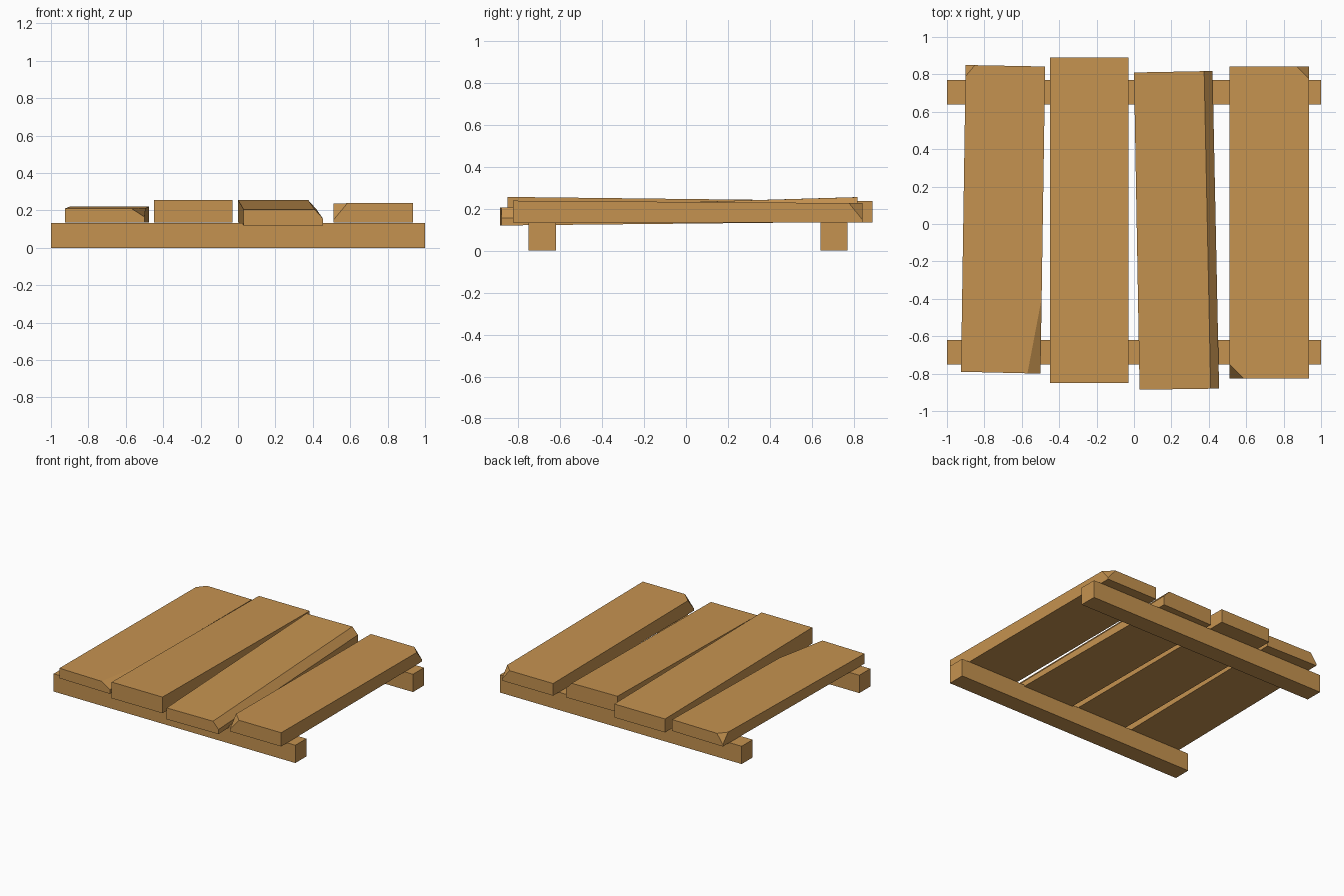
import bpy, bmesh
from mathutils import Vector

cube = bpy.data.objects.get("Cube")
if cube:
    bpy.data.objects.remove(cube, do_unlink=True)

# Single warm wood colour
WOOD = (0.56, 0.29, 0.08, 1.0)
wood = bpy.data.materials.new("warm_wood")
wood.use_nodes = True
wood.diffuse_color = WOOD
bsdf = wood.node_tree.nodes["Principled BSDF"]
bsdf.inputs["Base Color"].default_value = WOOD
bsdf.inputs["Roughness"].default_value = 0.8


def board(name, front, back, cuts=()):
    """Board between two end sections (left x, right x, left y, right y, bottom, top),
    trimmed by planes given as three points each."""
    bm = bmesh.new()
    for xl, xr, yl, yr, low, high in (front, back):
        for p in ((xl, yl, low), (xr, yr, low), (xr, yr, high), (xl, yl, high)):
            bm.verts.new(p)
    v = list(bm.verts)
    bm.faces.new(v[:4])
    bm.faces.new(v[4:][::-1])
    for i in range(4):
        j = (i + 1) % 4
        bm.faces.new((v[i], v[i + 4], v[j + 4], v[j]))
    centre = sum((q.co for q in v), Vector()) / len(v)
    for points in cuts:
        a, b, c = map(Vector, points)
        normal = (b - a).cross(c - a).normalized()
        if normal.dot(centre - a) > 0:
            normal.negate()
        geom = bm.verts[:] + bm.edges[:] + bm.faces[:]
        bmesh.ops.bisect_plane(bm, geom=geom, plane_co=a, plane_no=normal, clear_outer=True)
        rim = [e for e in bm.edges if e.is_boundary]
        bmesh.ops.holes_fill(bm, edges=rim, sides=0)
    bmesh.ops.recalc_face_normals(bm, faces=bm.faces)
    mesh = bpy.data.meshes.new(name)
    bm.to_mesh(mesh)
    bm.free()
    mesh.materials.append(wood)
    obj = bpy.data.objects.new(name, mesh)
    bpy.context.collection.objects.link(obj)
    return obj


def chip(x, y, z, dx, dy, dz):
    """Plane cutting off the top corner at x, y, z."""
    return (x + dx, y, z), (x, y + dy, z), (x, y, z - dz)


# Cross rails underneath
for name, y0, y1 in (("front_rail", -0.75, -0.62), ("back_rail", 0.64, 0.77)):
    board(name, (-1, 1, y0, y0, 0, 0.133), (-1, 1, y1, y1, 0, 0.133))

# Skewed right-hand plank with a long split edge and a chipped back corner
board("outer_right_plank",
      (-0.925, -0.5, -0.79, -0.8, 0.135, 0.21),
      (-0.9, -0.475, 0.85, 0.842, 0.135, 0.22),
      [chip(-0.9, 0.85, 0.22, 0.05, -0.06, 0.07),
       ((-0.57, -0.8, 0.21), (-0.5, -0.8, 0.165), (-0.485, -0.35, 0.213))])

# Straight plank
board("inner_right_plank",
      (-0.45, -0.03, -0.85, -0.85, 0.135, 0.256),
      (-0.45, -0.03, 0.89, 0.89, 0.135, 0.236))

# Skewed plank with one bevelled long edge
board("inner_left_plank",
      (0.03, 0.455, -0.886, -0.88, 0.12, 0.205),
      (0, 0.42, 0.81, 0.818, 0.137, 0.255),
      [((0.41, -0.88, 0.205), (0.455, -0.88, 0.155), (0.375, 0.818, 0.255))])

# Straight plank with two chipped corners
board("outer_left_plank",
      (0.51, 0.935, -0.825, -0.825, 0.135, 0.238),
      (0.51, 0.935, 0.842, 0.842, 0.135, 0.226),
      [chip(0.51, -0.825, 0.238, 0.075, 0.075, 0.09),
       chip(0.935, 0.842, 0.226, -0.065, -0.065, 0.08)])
